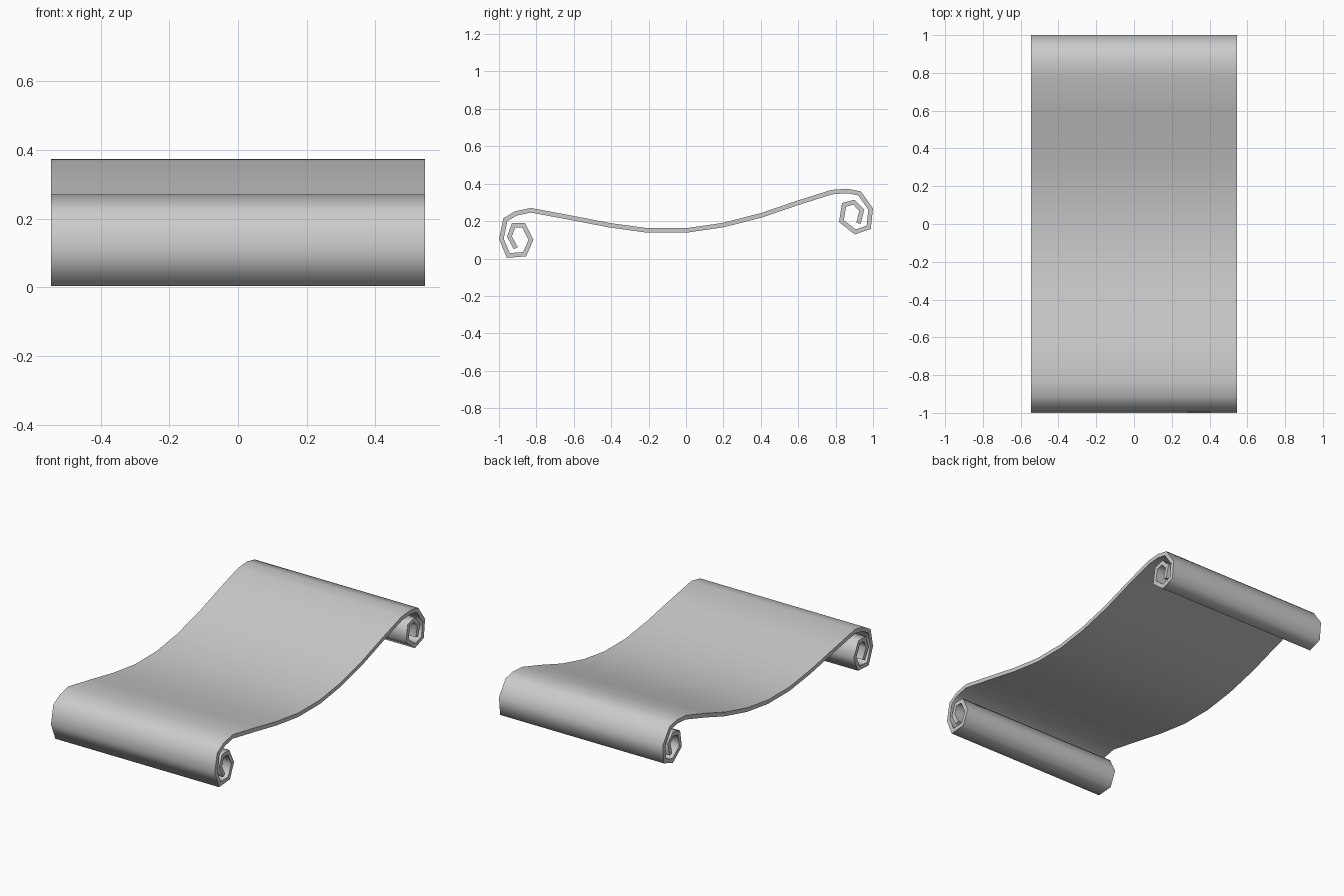
import bpy, bmesh, math
from mathutils import Vector

if "Cube" in bpy.data.objects:
    bpy.data.objects.remove(bpy.data.objects["Cube"])

HALF_WIDTH = 0.545
HALF_THICK = 0.012

# Centre line of the sheet seen from the side (y, z)
near_curl = [(-.91, .055), (-.944, .118), (-.922, .178), (-.868, .178), (-.829, .10),
             (-.863, .023), (-.95, .016), (-.987, .105), (-.966, .207), (-.91, .241)]
sheet = [(-.83, .258), (-.61, .217), (-.41, .178), (-.205, .15), (0, .15),
         (.195, .178), (.40, .23), (.59, .295), (.78, .355)]
far_curl = [(.863, .361), (.928, .348), (.987, .265), (.977, .167), (.905, .142),
            (.831, .20), (.845, .287), (.898, .301), (.94, .258), (.922, .188)]
path = [Vector(p) for p in near_curl + sheet + far_curl]
last = len(path) - 1


def segment_normal(i):
    """Unit normal of the segment starting at point i."""
    i = min(max(i, 0), last - 1)
    d = (path[i + 1] - path[i]).normalized()
    return Vector((-d.y, d.x))


def mitre(i):
    """Offset at a path point that keeps the sheet thickness even."""
    na, nb = segment_normal(i - 1), segment_normal(i)
    n = (na + nb).normalized()
    return n * (HALF_THICK / n.dot(nb))


# Sweep a rectangular section along the path
bm = bmesh.new()
rings = []
for i, p in enumerate(path):
    o = mitre(i)
    rings.append([bm.verts.new((x, *(p + o * s))) for x, s in
                  ((-HALF_WIDTH, 1), (HALF_WIDTH, 1), (HALF_WIDTH, -1), (-HALF_WIDTH, -1))])
for r, q in zip(rings, rings[1:]):
    for k in range(4):
        bm.faces.new((r[k], r[k - 1], q[k - 1], q[k]))
bm.faces.new(rings[0])
bm.faces.new(rings[-1][::-1])
bmesh.ops.recalc_face_normals(bm, faces=bm.faces)

mesh = bpy.data.meshes.new("scroll_sheet")
bm.to_mesh(mesh)
bm.free()
scroll = bpy.data.objects.new("scroll_sheet", mesh)
bpy.context.collection.objects.link(scroll)

# Soft bends, crisp sheet edges
bpy.context.view_layer.objects.active = scroll
scroll.select_set(True)
bpy.ops.object.shade_smooth_by_angle(angle=math.radians(75))
